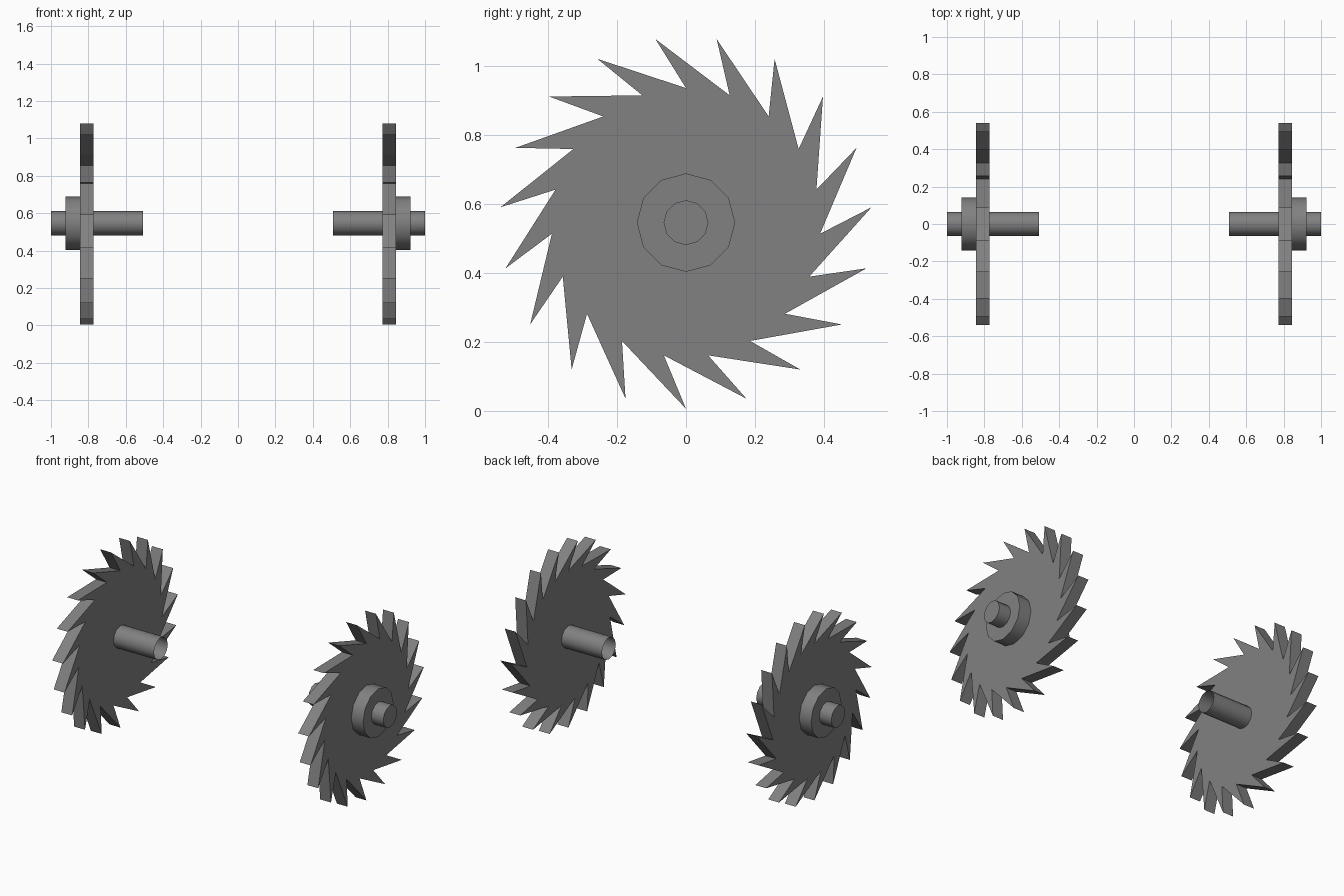
import bpy, bmesh, math
from mathutils import Vector

if "Cube" in bpy.data.objects:
    bpy.data.objects.remove(bpy.data.objects["Cube"])

CZ = 0.546          # axle height
TEETH = 19

steel = bpy.data.materials.new("grey steel")
steel.diffuse_color = (0.22, 0.22, 0.22, 1)
steel.use_nodes = True
steel.node_tree.nodes["Principled BSDF"].inputs["Base Color"].default_value = steel.diffuse_color


def extrude_x(name, profile, x0, x1, inner_cap=True, smooth=False):
    """Prism along x from a (y, z) profile, mirrored to the left side."""
    bm = bmesh.new()
    a = [bm.verts.new((x0, y, z + CZ)) for y, z in profile]
    b = [bm.verts.new((x1, y, z + CZ)) for y, z in profile]
    n = len(profile)
    for i in range(n):
        j = (i + 1) % n
        bm.faces.new((a[i], a[j], b[j], b[i]))
    bm.faces.new(b)
    if inner_cap:
        bm.faces.new(a[::-1])
    me = bpy.data.meshes.new(name)
    bm.to_mesh(me)
    bm.free()
    me.materials.append(steel)
    ob = bpy.data.objects.new(name, me)
    bpy.context.collection.objects.link(ob)
    if smooth:
        bpy.ops.object.select_all(action='DESELECT')
        ob.select_set(True)
        bpy.context.view_layer.objects.active = ob
        bpy.ops.object.shade_smooth_by_angle(angle=math.radians(40))
    m = ob.modifiers.new("mirror", 'MIRROR')
    m.use_axis = (True, False, False)
    m.use_mirror_merge = False
    return ob


def polar(r, a):
    return r * math.cos(a), r * math.sin(a)


def ring(r, n=12):
    return [polar(r, 2 * math.pi * i / n) for i in range(n)]


# Saw blade: each tip leans past the root that follows it
step = 2 * math.pi / TEETH
saw = []
for k in range(TEETH):
    a = -math.pi / 2 + k * step
    saw += [polar(0.541, a), polar(0.391, a - step / 2)]
extrude_x("saw_blade", saw, 0.773, 0.844)

# Hub collar on the outer side, and the axle with an open inner end
extrude_x("hub_collar", ring(0.143), 0.84, 0.922, smooth=True)
extrude_x("axle", ring(0.065), 0.507, 1.0, inner_cap=False, smooth=True)
